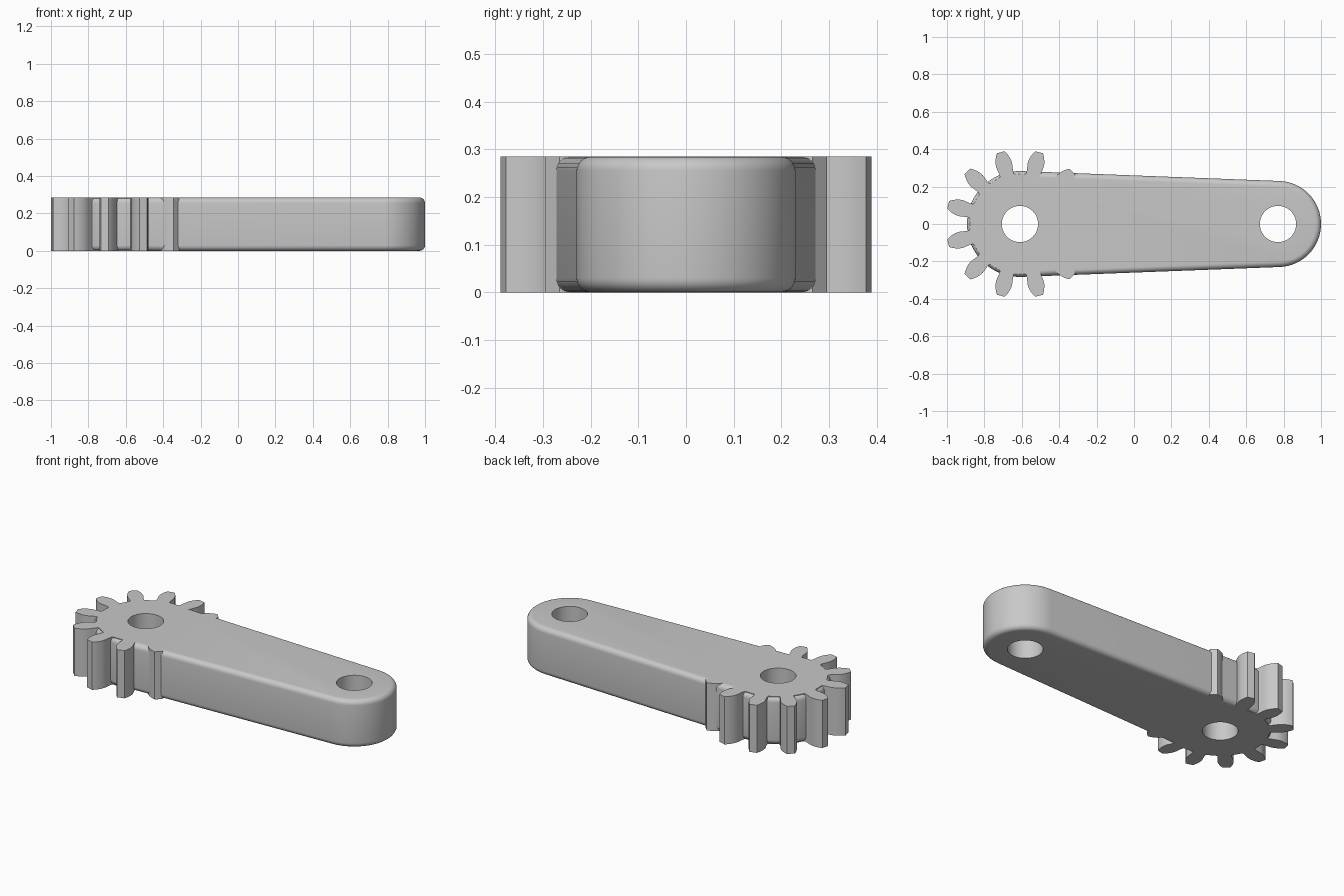
import bpy, bmesh, math

if "Cube" in bpy.data.objects:
    bpy.data.objects.remove(bpy.data.objects["Cube"])

H = 0.285                      # thickness
BIG, SMALL = -0.61, 0.77       # x of the two pivot holes
R_BIG, R_SMALL = 0.283, 0.23   # end radii of the arm
FILLET = 0.03
HOLE = 0.097


def arm_outline(inset):
    """Hull of the two end circles, shrunk by inset."""
    tilt = math.asin((R_BIG - R_SMALL) / (SMALL - BIG))
    a0 = math.pi / 2 - tilt
    pts = []
    for i in range(33):
        a = -a0 + 2 * a0 * i / 32
        r = R_SMALL - inset
        pts.append((SMALL + r * math.cos(a), r * math.sin(a)))
    for i in range(41):
        a = a0 + (2 * math.pi - 2 * a0) * i / 40
        r = R_BIG - inset
        pts.append((BIG + r * math.cos(a), r * math.sin(a)))
    return pts


def gear_outline():
    """Twelve-tooth pitch; the two teeth buried in the arm are left out."""
    flank = [(0.268, 0.038), (0.285, 0.038), (0.305, 0.041), (0.325, 0.044),
             (0.345, 0.0425), (0.365, 0.037), (0.382, 0.030), (0.397, 0.021)]
    profile = [(r, -w) for r, w in flank] + [(r, w) for r, w in reversed(flank)]
    pts = []
    for k in range(12):
        a = math.radians(15 + 30 * k)
        if k not in (0, 11):
            for r, w in profile:
                pts.append((BIG + r * math.cos(a) - w * math.sin(a),
                            r * math.sin(a) + w * math.cos(a)))
        # root arc to the next tooth
        for d in (10, 15, 20):
            b = a + math.radians(d)
            pts.append((BIG + 0.268 * math.cos(b), 0.268 * math.sin(b)))
    return pts


def circle(cx, r, n=48):
    return [(cx + r * math.cos(2 * math.pi * i / n),
             r * math.sin(2 * math.pi * i / n)) for i in range(n)]


def loft(name, rings):
    """Closed solid through stacked (outline, z) rings."""
    bm = bmesh.new()
    loops = [[bm.verts.new((x, y, z)) for x, y in pts] for pts, z in rings]
    for lo, hi in zip(loops, loops[1:]):
        n = len(lo)
        for i in range(n):
            j = (i + 1) % n
            bm.faces.new((lo[i], lo[j], hi[j], hi[i]))
    bm.faces.new(list(reversed(loops[0])))
    bm.faces.new(loops[-1])
    bmesh.ops.recalc_face_normals(bm, faces=bm.faces)
    mesh = bpy.data.meshes.new(name)
    bm.to_mesh(mesh)
    bm.free()
    ob = bpy.data.objects.new(name, mesh)
    bpy.context.collection.objects.link(ob)
    return ob


def combine(target, tool, operation):
    mod = target.modifiers.new(operation.lower(), 'BOOLEAN')
    mod.operation = operation
    mod.solver = 'EXACT'
    mod.object = tool
    bpy.context.view_layer.objects.active = target
    bpy.ops.object.modifier_apply(modifier=mod.name)
    bpy.data.objects.remove(tool, do_unlink=True)


# arm with rounded top and bottom rims
steps = [math.radians(90 * i / 6) for i in range(7)]
lower = [(FILLET * (1 - math.sin(t)), FILLET * (1 - math.cos(t))) for t in steps]
rings = [(arm_outline(d), z) for d, z in lower]
rings += [(arm_outline(d), H - z) for d, z in reversed(lower)]
arm = loft("gear_arm", rings)

# gear teeth joined to the large end
combine(arm, loft("gear_teeth", [(gear_outline(), 0), (gear_outline(), H)]), 'UNION')

# pivot holes
for cx in (BIG, SMALL):
    c = circle(cx, HOLE)
    combine(arm, loft("hole_cutter", [(c, -0.1), (c, H + 0.1)]), 'DIFFERENCE')

# plain grey finish
grey = bpy.data.materials.new("light_grey")
grey.diffuse_color = (0.58, 0.58, 0.58, 1)
grey.use_nodes = True
grey.node_tree.nodes["Principled BSDF"].inputs["Base Color"].default_value = grey.diffuse_color
arm.data.materials.clear()
arm.data.materials.append(grey)

bpy.ops.object.select_all(action='DESELECT')
arm.select_set(True)
bpy.context.view_layer.objects.active = arm
bpy.ops.object.shade_smooth_by_angle(angle=math.radians(30))
